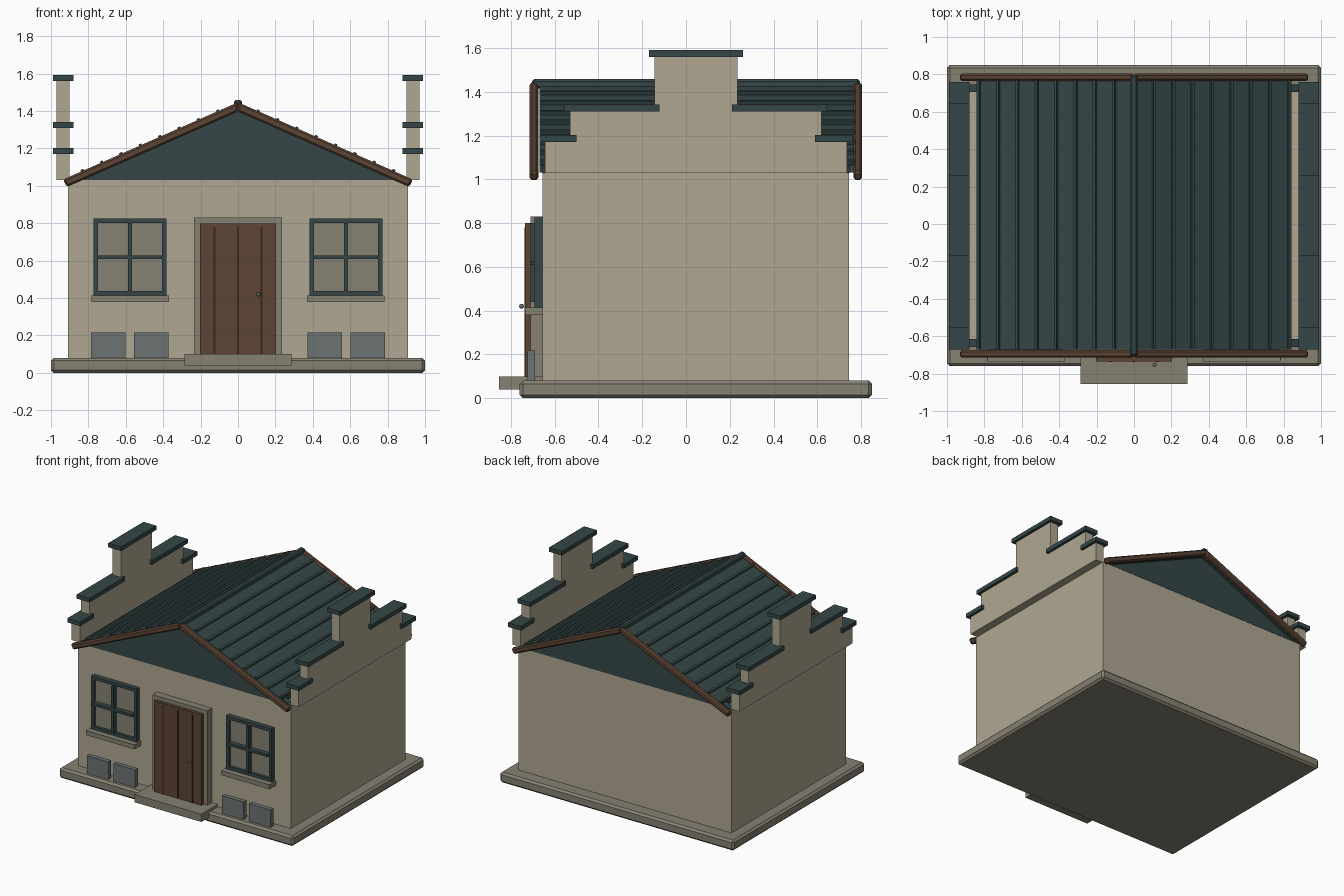
import bpy, bmesh, math
from mathutils import Matrix

if "Cube" in bpy.data.objects:
    bpy.data.objects.remove(bpy.data.objects["Cube"], do_unlink=True)


def material(name, rgb):
    m = bpy.data.materials.new(name)
    m.use_nodes = True
    m.diffuse_color = (*rgb, 1)
    bsdf = next(n for n in m.node_tree.nodes if n.type == 'BSDF_PRINCIPLED')
    bsdf.inputs["Base Color"].default_value = (*rgb, 1)
    return m


PLASTER = material("tan plaster", (0.44, 0.39, 0.29))
STONE = material("grey stone", (0.24, 0.22, 0.17))
TEAL = material("dark teal", (0.035, 0.062, 0.063))
WOOD = material("brown wood", (0.107, 0.058, 0.034))
GROOVE = material("dark brown", (0.035, 0.019, 0.012))
METAL = material("blue grey", (0.15, 0.17, 0.175))

FRONT, BACK, MID = -0.655, 0.745, 0.045   # wall planes and house centre in y
EAVE, RISE, HALF = 1.03, 0.40, 0.91       # roof eave height, rise, half width
SLOPE = math.atan2(RISE, HALF)


def finish(bm, name, mat, bevel=0):
    bmesh.ops.recalc_face_normals(bm, faces=bm.faces)
    me = bpy.data.meshes.new(name)
    bm.to_mesh(me)
    bm.free()
    me.materials.append(mat)
    ob = bpy.data.objects.new(name, me)
    bpy.context.collection.objects.link(ob)
    if bevel:
        mod = ob.modifiers.new("Bevel", 'BEVEL')
        mod.width, mod.segments = bevel, 1
    return ob


def box(name, mat, x, y, z, bevel=0):
    """Box from (min, max) ranges on each axis."""
    bm = bmesh.new()
    bmesh.ops.create_cube(bm, size=1)
    for v in bm.verts:
        v.co = [r[0] if c < 0 else r[1] for c, r in zip(v.co, (x, y, z))]
    return finish(bm, name, mat, bevel)


def prism(name, mat, outline, axis, a, b, bevel=0):
    """Extrude a 2D outline along x or y between a and b."""
    bm = bmesh.new()
    place = (lambda p: (a, p[0], p[1])) if axis == 'x' else (lambda p: (p[0], a, p[1]))
    face = bm.faces.new([bm.verts.new(place(p)) for p in outline])
    ext = bmesh.ops.extrude_face_region(bm, geom=[face])
    verts = [e for e in ext["geom"] if isinstance(e, bmesh.types.BMVert)]
    shift = (b - a, 0, 0) if axis == 'x' else (0, b - a, 0)
    bmesh.ops.translate(bm, verts=verts, vec=shift)
    return finish(bm, name, mat, bevel)


def mirrored(c, w, s):
    """Range of half width w about c, on side s."""
    return (s * c - w, s * c + w)


# Plinth, walls and door step
box("plinth", STONE, (-1, 1), (-0.76, 0.85), (0, 0.08), 0.015)
box("walls", PLASTER, (-HALF, HALF), (FRONT, BACK), (0.07, EAVE))
box("door_step", STONE, (-0.285, 0.285), (-0.855, FRONT), (0.04, 0.10))

# Gable ends
triangle = [(-HALF, EAVE), (HALF, EAVE), (0, EAVE + RISE)]
prism("front_gable", TEAL, triangle, 'y', FRONT - 0.002, FRONT + 0.04)
prism("back_gable", TEAL, triangle, 'y', BACK + 0.002, BACK - 0.04)


def roof_z(x):
    return EAVE + RISE + 0.005 - abs(x) * RISE / HALF


# Roof slabs, standing seams and barge boards
for s, side in ((-1, "right"), (1, "left")):
    edge = 0.84
    slab = [(0, roof_z(0)), (s * edge, roof_z(edge)),
            (s * edge, roof_z(edge) - 0.035), (0, roof_z(0) - 0.035)]
    prism(side + "_roof", TEAL, slab, 'y', -0.67, 0.77)
    for k in range(1, 9):
        x = 0.1035 * k
        seam = box(f"{side}_roof_seam_{k}", TEAL, (-0.008, 0.008), (-0.67, 0.77), (-0.012, 0.018))
        seam.matrix_world = (Matrix.Translation((s * x, 0, roof_z(x)))
                             @ Matrix.Rotation(s * SLOPE, 4, 'Y'))
    for end, y0, y1 in (("front", -0.715, -0.675), ("back", 0.765, 0.805)):
        tip, drop = 0.935, 0.05
        z0, z1 = EAVE + RISE + 0.017, EAVE + RISE + 0.017 - 0.94 * RISE / HALF
        board = [(0, z0), (s * tip, z1), (s * (tip - 0.02), z1 - drop + 0.01), (0, z0 - drop)]
        prism(f"{end}_{side}_barge_board", WOOD, board, 'y', y0, y1, 0.01)
box("ridge_cap", TEAL, (-0.022, 0.022), (-0.705, 0.795), (1.415, 1.458), 0.01)

# Stepped side parapets with capping slabs
LEVELS = ((0.69, 1.17), (0.575, 1.31), (0.19, 1.56))
for s, side in ((-1, "right"), (1, "left")):
    half_profile, z = [], EAVE
    for w, top in LEVELS:
        half_profile += [(w, z), (w, top)]
        z = top
    outline = ([(MID + w, h) for w, h in half_profile]
               + [(MID - w, h) for w, h in reversed(half_profile)])
    prism(side + "_parapet", PLASTER, outline, 'x', s * 0.90, s * 0.97)
    cap_x = mirrored(0.935, 0.055, s)
    for i, (w, top) in enumerate(LEVELS):
        if i == 2:
            box(side + "_top_cap", TEAL, cap_x, (MID - w - 0.025, MID + w + 0.025), (top, top + 0.032))
            continue
        inner = (0.545, 0.165)[i]
        for t, end in ((-1, "front"), (1, "back")):
            ys = sorted((MID + t * inner, MID + t * (w + 0.025)))
            box(f"{side}_{end}_cap_{i + 1}", TEAL, cap_x, ys, (top, top + 0.032))

# Door frame, planked door and knob
box("door_left_jamb", STONE, (0.20, 0.235), (-0.71, FRONT), (0.08, 0.83))
box("door_right_jamb", STONE, (-0.235, -0.20), (-0.71, FRONT), (0.08, 0.83))
box("door_lintel", STONE, (-0.20, 0.20), (-0.71, FRONT), (0.80, 0.83))
box("door", WOOD, (-0.203, 0.203), (-0.735, FRONT), (0.10, 0.80))
for i, x in enumerate((-0.125, 0, 0.125)):
    box(f"door_groove_{i + 1}", GROOVE, (x - 0.005, x + 0.005), (-0.739, -0.73), (0.10, 0.78))
bm = bmesh.new()
bmesh.ops.create_uvsphere(bm, u_segments=10, v_segments=6, radius=0.011)
bmesh.ops.translate(bm, verts=bm.verts, vec=(0.11, -0.752, 0.42))
finish(bm, "door_knob", METAL)

# Windows with sills, and low boxes beneath
for s, side in ((-1, "right"), (1, "left")):
    cx, w, z0, z1, f = 0.577, 0.195, 0.415, 0.825, 0.024
    xc = s * cx
    name = side + "_window_"
    box(name + "pane", STONE, (xc - w + f, xc + w - f), (-0.672, FRONT), (z0 + f, z1 - f))
    for t, part in ((-1, "right_stile"), (1, "left_stile")):
        c = xc + t * (w - f / 2)
        box(name + part, TEAL, (c - f / 2, c + f / 2), (-0.692, FRONT), (z0, z1))
    for a, part in ((z0, "bottom_rail"), (z1 - f, "top_rail")):
        box(name + part, TEAL, (xc - w + f, xc + w - f), (-0.692, FRONT), (a, a + f))
    box(name + "upright_bar", TEAL, (xc - 0.01, xc + 0.01), (-0.71, -0.67), (z0 + f, z1 - f))
    box(name + "cross_bar", TEAL, (xc - w + f, xc + w - f), (-0.708, -0.67), (0.608, 0.628))
    box(name + "sill", STONE, mirrored(cx, 0.207, s), (-0.735, FRONT), (0.38, 0.415))
    for x, part in ((0.463, "inner"), (0.693, "outer")):
        box(f"{side}_{part}_box", METAL, mirrored(x, 0.092, s), (-0.725, -0.69), (0.08, 0.217))
